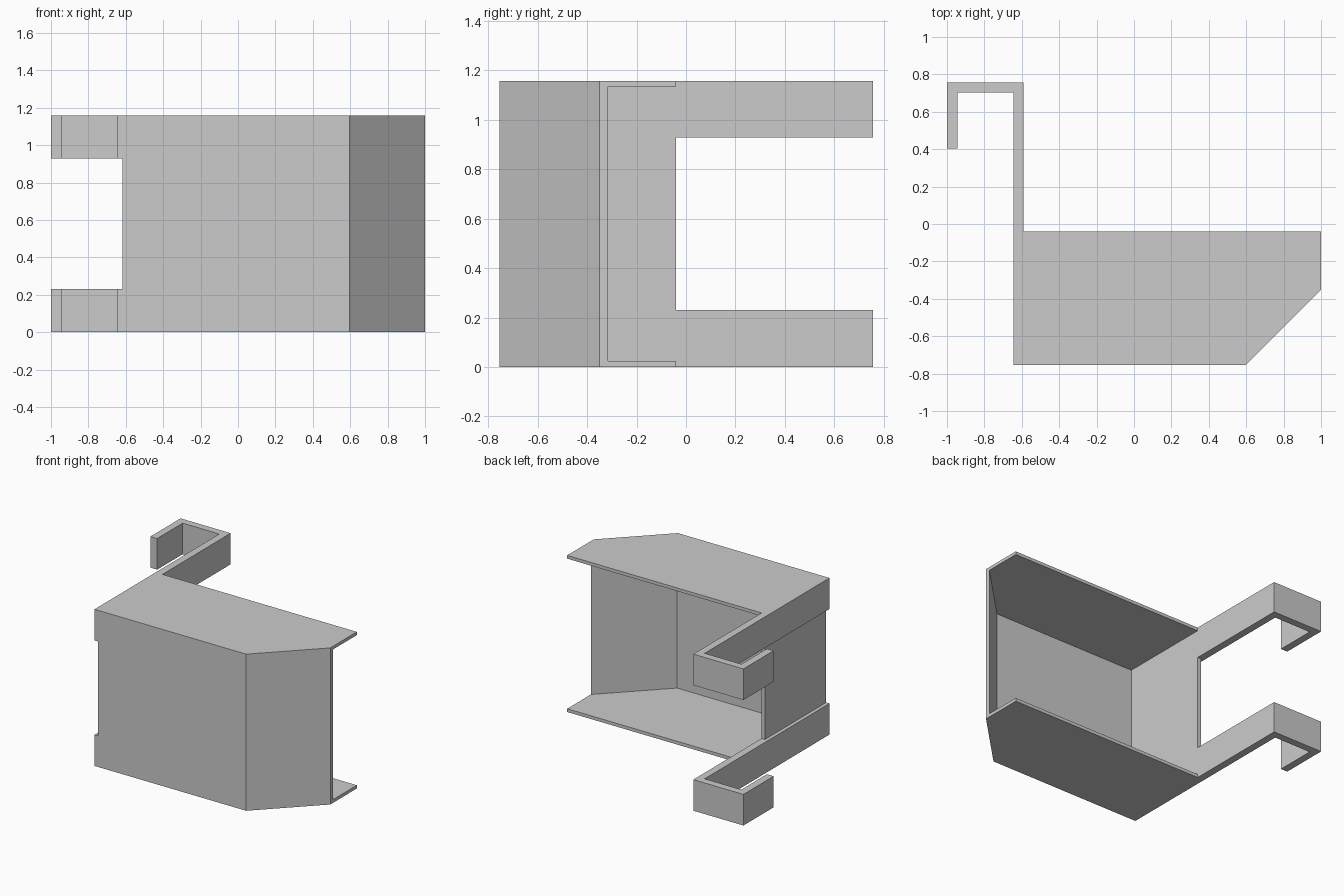
import bpy
import bmesh

cube = bpy.data.objects.get("Cube")
if cube:
    bpy.data.objects.remove(cube, do_unlink=True)

GREY = (0.6, 0.6, 0.6, 1)
grey = bpy.data.materials.new("plain grey")
grey.use_nodes = True
grey.diffuse_color = GREY
grey.node_tree.nodes["Principled BSDF"].inputs["Base Color"].default_value = GREY

HEIGHT, SHEET, STRAP = 1.158, 0.024, 0.23
FRONT, BACK = -0.755, -0.04          # depth of the tray
OUTER, WALL, INNER = -0.645, -0.618, -0.59   # strap face, wall face, inside face


def extrude(name, outline, z0, z1):
    """Flat outline in plan, raised from z0 to z1."""
    bm = bmesh.new()
    face = bm.faces.new([bm.verts.new((x, y, z0)) for x, y in outline])
    top = bmesh.ops.extrude_face_region(bm, geom=[face])["geom"]
    verts = [v for v in top if isinstance(v, bmesh.types.BMVert)]
    bmesh.ops.translate(bm, verts=verts, vec=(0, 0, z1 - z0))
    bmesh.ops.recalc_face_normals(bm, faces=bm.faces)
    mesh = bpy.data.meshes.new(name)
    bm.to_mesh(mesh)
    bm.free()
    mesh.materials.append(grey)
    obj = bpy.data.objects.new(name, mesh)
    bpy.context.collection.objects.link(obj)
    return obj


# Plan outlines
plate = [(WALL, FRONT), (0.595, FRONT), (1, -0.35), (1, BACK), (WALL, BACK)]
shell = [(WALL, BACK), (WALL, FRONT), (0.595, FRONT), (1, -0.35), (1, -0.316),
         (0.585, FRONT + SHEET), (INNER, FRONT + SHEET), (INNER, BACK)]
hook = [(OUTER, FRONT), (WALL, FRONT), (WALL, BACK), (INNER, BACK), (INNER, 0.757),
        (-1, 0.757), (-1, 0.405), (-0.945, 0.405), (-0.945, 0.703), (OUTER, 0.703)]

# Bent wall between the two plates, open at the back and left
extrude("wall_shell", shell, SHEET, HEIGHT - SHEET)

# Matching plate and hooked strap at the bottom and top
extrude("bottom_plate", plate, 0, SHEET)
extrude("top_plate", plate, HEIGHT - SHEET, HEIGHT)
extrude("bottom_hook", hook, 0, STRAP)
extrude("top_hook", hook, HEIGHT - STRAP, HEIGHT)
